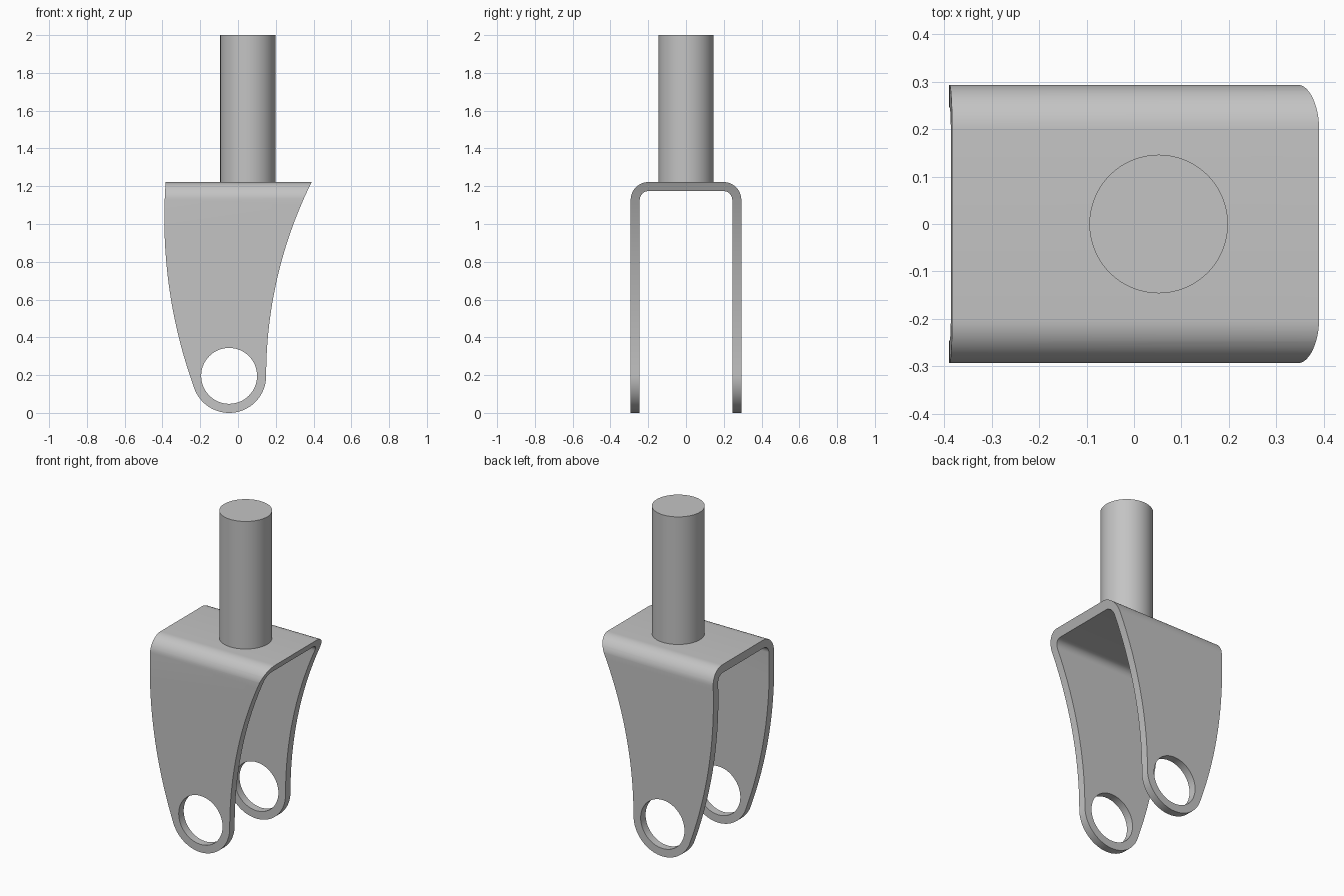
import bpy, bmesh
from math import cos, sin, radians
from mathutils import Matrix

if "Cube" in bpy.data.objects:
    bpy.data.objects.remove(bpy.data.objects["Cube"])

grey = bpy.data.materials.new("plain grey")
grey.use_nodes = True
grey.diffuse_color = (0.55, 0.55, 0.55, 1)
grey.node_tree.nodes["Principled BSDF"].inputs["Base Color"].default_value = (0.55, 0.55, 0.55, 1)


def arc(cx, cz, r, start, end, n):
    """Points on an arc, angles in degrees."""
    angles = [radians(start + (end - start) * i / n) for i in range(n + 1)]
    return [(cx + r * cos(a), cz + r * sin(a)) for a in angles]


def prism(name, outline, place, depth):
    """Extrude a closed outline; place maps (u, v, w) to a 3D point."""
    bm = bmesh.new()
    face = bm.faces.new([bm.verts.new(place(u, v, -depth)) for u, v in outline])
    move = [b - a for a, b in zip(place(0, 0, -depth), place(0, 0, depth))]
    grown = bmesh.ops.extrude_face_region(bm, geom=[face], use_keep_orig=True)
    verts = [g for g in grown["geom"] if isinstance(g, bmesh.types.BMVert)]
    bmesh.ops.translate(bm, verts=verts, vec=move)
    bmesh.ops.recalc_face_normals(bm, faces=bm.faces[:])
    mesh = bpy.data.meshes.new(name)
    bm.to_mesh(mesh)
    bm.free()
    mesh.materials.append(grey)
    ob = bpy.data.objects.new(name, mesh)
    bpy.context.collection.objects.link(ob)
    return ob


def along_x(u, v, w):
    return (w, u, v)


def along_y(u, v, w):
    return (u, w, v)


def cut(target, tool, operation):
    """Apply a boolean and discard the tool."""
    mod = target.modifiers.new("cut", "BOOLEAN")
    mod.object, mod.operation, mod.solver = tool, operation, "EXACT"
    bpy.context.view_layer.objects.active = target
    bpy.ops.object.modifier_apply(modifier=mod.name)
    bpy.data.objects.remove(tool)


def smooth(ob):
    bpy.ops.object.select_all(action="DESELECT")
    ob.select_set(True)
    bpy.context.view_layer.objects.active = ob
    bpy.ops.object.shade_smooth_by_angle(angle=radians(30))


TOP, HALF, WALL, BEND = 1.222, 0.293, 0.048, 0.094
EYE_X, EYE_Z, EYE_R = -0.047, 0.196, 0.196


# Bent strap section: an upside-down U with rounded corners
def half_u(half, top, r):
    return [(half, -0.1)] + arc(half - r, top - r, r, 0, 90, 12)


outer = half_u(HALF, TOP, BEND)
inner = half_u(HALF - WALL, TOP - WALL, BEND - WALL)
section = outer + [(-y, z) for y, z in reversed(outer)]
section += [(-y, z) for y, z in inner] + inner[::-1]
fork = prism("fork_bracket", section, along_x, 0.6)

# Side outline: flared right edge, bowed left edge, round lower end
right_edge = arc(2.454, EYE_Z, 2.305, 153.0, 180, 28)
lower_end = arc(EYE_X, EYE_Z, EYE_R, 0, -160, 40)[1:]
left_edge = arc(2.24, 1.03, 2.63, 200, 175.2, 24)[1:]
outline = right_edge + lower_end + left_edge
cut(fork, prism("side_outline", outline, along_y, 0.5), "INTERSECT")

# Trim flush with the top of the strap, then drill the axle holes
hole = arc(EYE_X, EYE_Z, 0.148, 0, 360, 64)[:-1]
cut(fork, prism("axle_hole", hole, along_y, 0.5), "DIFFERENCE")
smooth(fork)

# Stem standing on the bracket
bottom, top = TOP - 0.02, 2.0
bm = bmesh.new()
bmesh.ops.create_cone(bm, cap_ends=True, segments=64, radius1=0.146, radius2=0.146,
                      depth=top - bottom,
                      matrix=Matrix.Translation((0.052, 0, (top + bottom) / 2)))
mesh = bpy.data.meshes.new("stem")
bm.to_mesh(mesh)
bm.free()
mesh.materials.append(grey)
stem = bpy.data.objects.new("stem", mesh)
bpy.context.collection.objects.link(stem)
smooth(stem)
